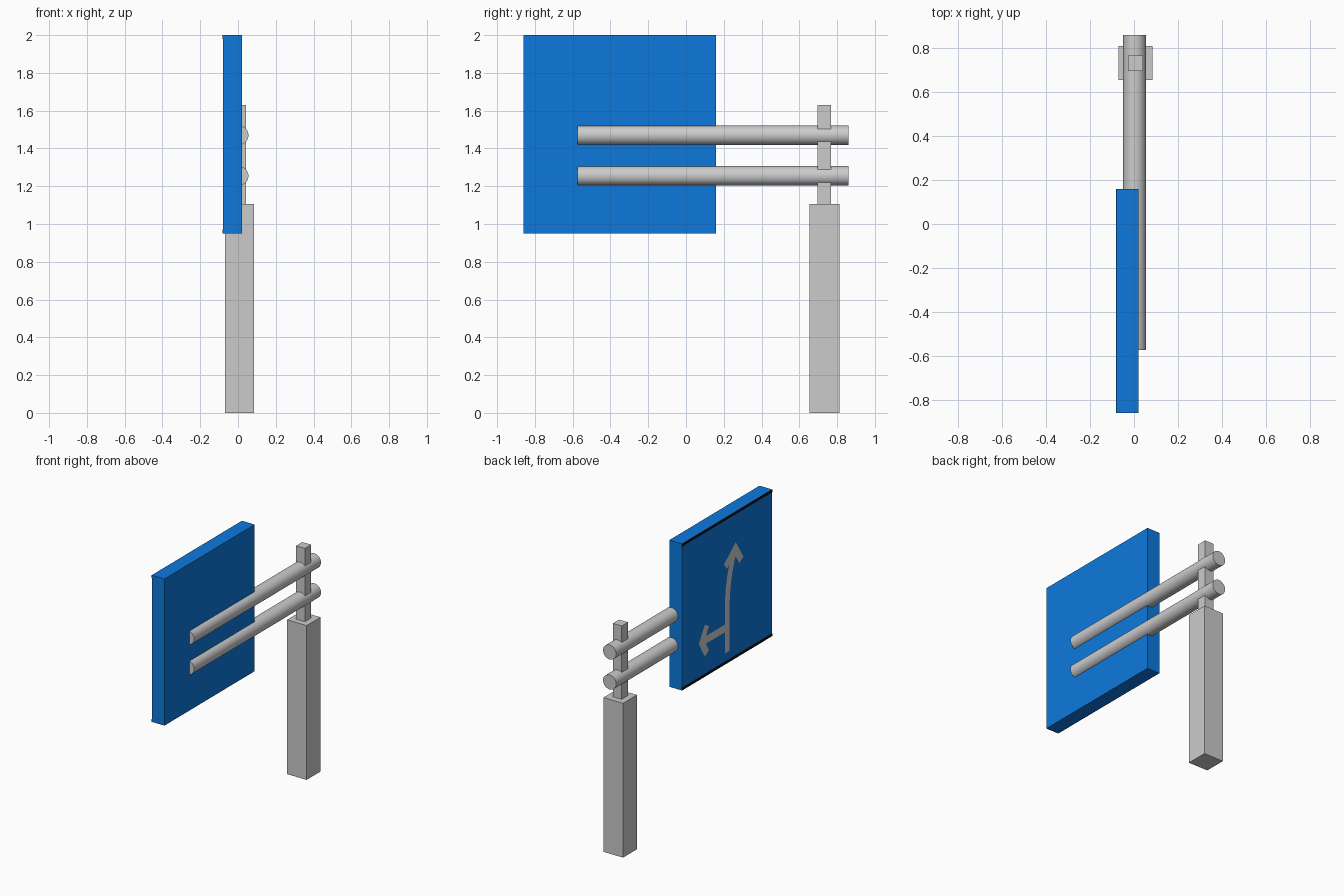
import bpy, bmesh, math
from mathutils import Vector

if "Cube" in bpy.data.objects:
    bpy.data.objects.remove(bpy.data.objects["Cube"])


def material(name, rgb):
    m = bpy.data.materials.new(name)
    m.diffuse_color = (*rgb, 1)
    m.use_nodes = True
    m.node_tree.nodes["Principled BSDF"].inputs["Base Color"].default_value = m.diffuse_color
    return m


BLUE = material("sign_blue", (0.004, 0.19, 0.72))
BLACK = material("trim_black", (0.005, 0.005, 0.005))


def box(name, lo, hi, mat=None):
    lo, hi = Vector(lo), Vector(hi)
    bpy.ops.mesh.primitive_cube_add(size=1, location=(lo + hi) / 2)
    ob = bpy.context.object
    ob.name = name
    ob.scale = hi - lo
    bpy.ops.object.transform_apply(location=False, rotation=False, scale=True)
    if mat:
        ob.data.materials.append(mat)


def tube(name, z):
    y0, y1 = -0.575, 0.86
    bpy.ops.mesh.primitive_cylinder_add(
        vertices=40, radius=0.052, depth=y1 - y0,
        location=(0.003, (y0 + y1) / 2, z), rotation=(math.pi / 2, 0, 0))
    bpy.context.object.name = name
    bpy.ops.object.shade_smooth_by_angle(angle=math.radians(40))


def ribbon(name, path, x, width=0.055):
    """Flat mitred stroke along (y, z) points, facing -x."""
    pts = [Vector(p) for p in path]
    bm = bmesh.new()
    rows = []
    for i, p in enumerate(pts):
        a = (p - pts[i - 1]).normalized() if i else None
        b = (pts[i + 1] - p).normalized() if i < len(pts) - 1 else None
        a, b = a or b, b or a
        na, nb = Vector((-a.y, a.x)), Vector((-b.y, b.x))
        n = (na + nb).normalized()
        n *= width / 2 / n.dot(na)
        rows.append([bm.verts.new((x, *(p + s * n))) for s in (1, -1)])
    for r, s in zip(rows, rows[1:]):
        f = bm.faces.new((r[0], r[1], s[1], s[0]))
        f.normal_update()
        if f.normal.x > 0:
            f.normal_flip()
    me = bpy.data.meshes.new(name)
    bm.to_mesh(me)
    bm.free()
    bpy.context.collection.objects.link(bpy.data.objects.new(name, me))


# Sign panel with dark trim along the top and bottom of its face
box("sign_panel", (-0.08, -0.86, 0.95), (0.02, 0.16, 2.0), BLUE)
for name, z in (("trim_bottom", 0.95), ("trim_top", 1.98)):
    box(name, (-0.081, -0.86, z), (-0.079, 0.16, z + 0.02), BLACK)

# Support post and thinner upper mast
box("base_post", (-0.07, 0.655, 0), (0.085, 0.812, 1.105))
box("upper_mast", (-0.028, 0.697, 1.10), (0.042, 0.767, 1.63))

# Two horizontal arms carrying the panel
tube("upper_arm", 1.47)
tube("lower_arm", 1.255)

# Direction arrows on the sign face
ribbon("main_arrow_shaft", [(-0.35, 1.03), (-0.35, 1.38), (-0.36, 1.48),
                            (-0.38, 1.58), (-0.41, 1.67), (-0.435, 1.72)], -0.0812)
ribbon("main_arrow_head", [(-0.33, 1.65), (-0.44, 1.74), (-0.51, 1.63)], -0.0815)
ribbon("side_arrow_shaft", [(-0.35, 1.21), (-0.07, 1.21)], -0.0814)
ribbon("side_arrow_head", [(-0.12, 1.31), (-0.06, 1.21), (-0.12, 1.11)], -0.0816)
